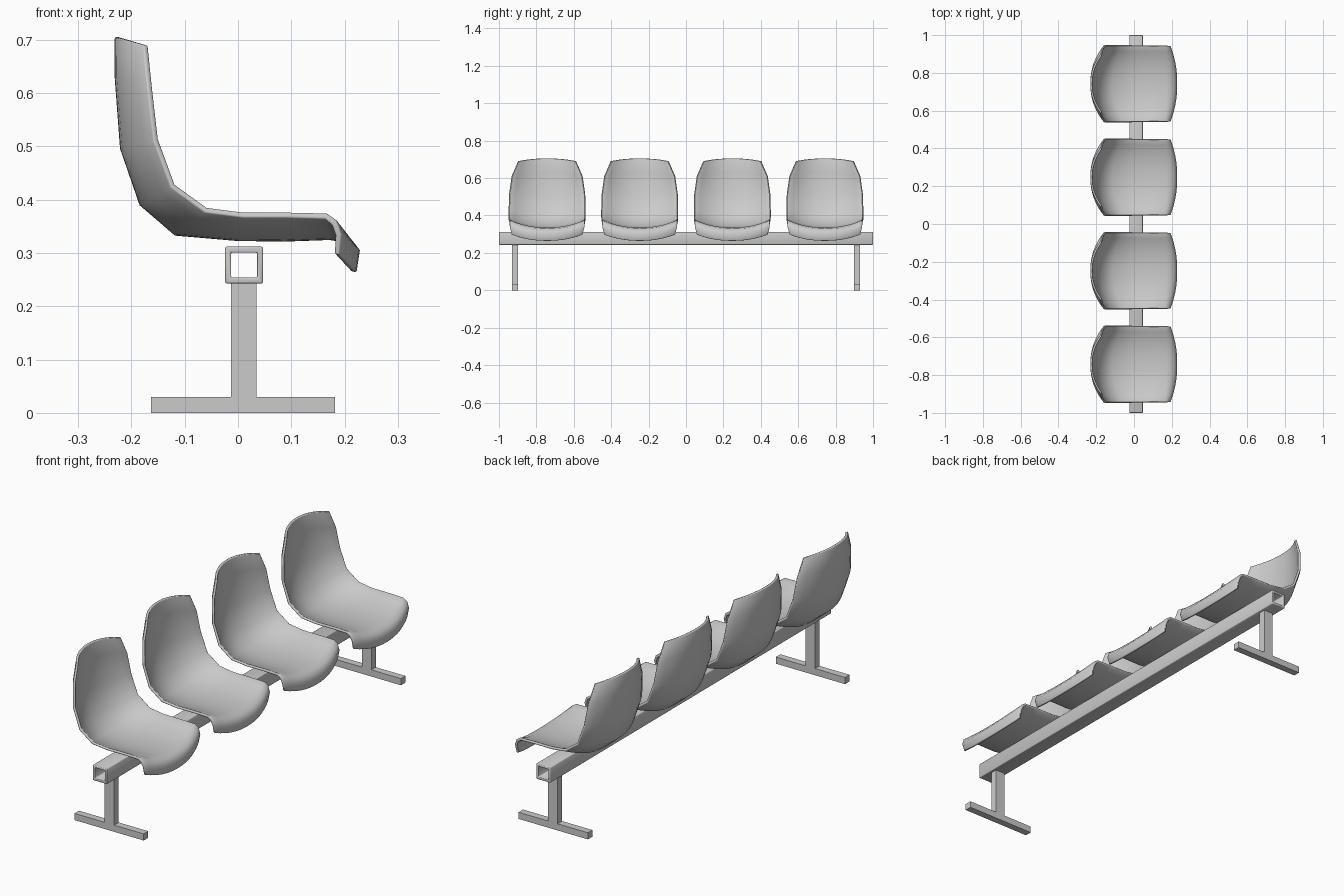
import bpy, bmesh, math

if "Cube" in bpy.data.objects:
    bpy.data.objects.remove(bpy.data.objects["Cube"])


def make_object(name, bm):
    bmesh.ops.recalc_face_normals(bm, faces=bm.faces[:])
    mesh = bpy.data.meshes.new(name)
    bm.to_mesh(mesh)
    bm.free()
    ob = bpy.data.objects.new(name, mesh)
    bpy.context.collection.objects.link(ob)
    return ob


def finish(ob, thickness, offset, bevel):
    """Give the sheet thickness, round its edges and shade it smooth."""
    bpy.ops.object.select_all(action='DESELECT')
    bpy.context.view_layer.objects.active = ob
    ob.select_set(True)
    sol = ob.modifiers.new("thickness", 'SOLIDIFY')
    sol.thickness, sol.offset, sol.use_even_offset = thickness, offset, True
    bev = ob.modifiers.new("rounding", 'BEVEL')
    bev.width, bev.segments = bevel, 2
    bev.limit_method, bev.angle_limit = 'ANGLE', math.radians(60)
    for m in ("thickness", "rounding"):
        bpy.ops.object.modifier_apply(modifier=m)
    bpy.ops.object.shade_smooth_by_angle(angle=math.radians(50))


def box_bm(x0, x1, y0, y1, z0, z1):
    bm = bmesh.new()
    bmesh.ops.create_cube(bm, size=1)
    for v in bm.verts:
        v.co = (x0 if v.co.x < 0 else x1, y0 if v.co.y < 0 else y1,
                z0 if v.co.z < 0 else z1)
    return bm


# Hollow square beam
bm = box_bm(-0.024, 0.047, -1, 1, 0.243, 0.312)
bm.normal_update()
bmesh.ops.delete(bm, geom=[f for f in bm.faces if abs(f.normal.y) > 0.5], context='FACES_ONLY')
finish(make_object("beam", bm), 0.011, -1, 0.003)

# T-shaped legs at both ends
for side, y in (("near", -0.915), ("far", 0.915)):
    make_object("leg_" + side, box_bm(-0.013, 0.035, y - 0.016, y + 0.016, 0.03, 0.245))
    make_object("foot_" + side, box_bm(-0.163, 0.182, y - 0.016, y + 0.016, 0, 0.03))

# Seat shell rows from back top to front lip: centre x, z, edge x, z, half width
ROWS = [
    (-0.226, 0.705, -0.173, 0.690, 0.153),
    (-0.226, 0.630, -0.165, 0.610, 0.188),
    (-0.216, 0.497, -0.154, 0.513, 0.202),
    (-0.180, 0.393, -0.122, 0.426, 0.204),
    (-0.116, 0.338, -0.060, 0.381, 0.204),
    (0.000, 0.328, 0.010, 0.372, 0.202),
    (0.090, 0.327, 0.090, 0.372, 0.201),
    (0.172, 0.330, 0.165, 0.370, 0.201),
    (0.207, 0.324, 0.180, 0.358, 0.201),
    (0.223, 0.304, 0.188, 0.335, 0.198),
    (0.217, 0.265, 0.186, 0.298, 0.188),
]
COLS = 14


def shell_bm():
    bm = bmesh.new()
    grid = []
    for cx, cz, ex, ez, w in ROWS:
        row = []
        for j in range(COLS + 1):
            t = 2 * j / COLS - 1
            f = abs(t) ** 2.2
            row.append(bm.verts.new((cx + (ex - cx) * f, w * t, cz + (ez - cz) * f)))
        grid.append(row)
    for a, b in zip(grid, grid[1:]):
        for j in range(COLS):
            bm.faces.new((a[j], a[j + 1], b[j + 1], b[j]))
    return bm


# Four identical seats along the beam
seat = make_object("seat_1", shell_bm())
finish(seat, 0.011, 0, 0.003)
seat.location.y = -0.7425
for i in range(1, 4):
    ob = bpy.data.objects.new(f"seat_{i + 1}", seat.data)
    ob.location.y = -0.7425 + 0.495 * i
    bpy.context.collection.objects.link(ob)
